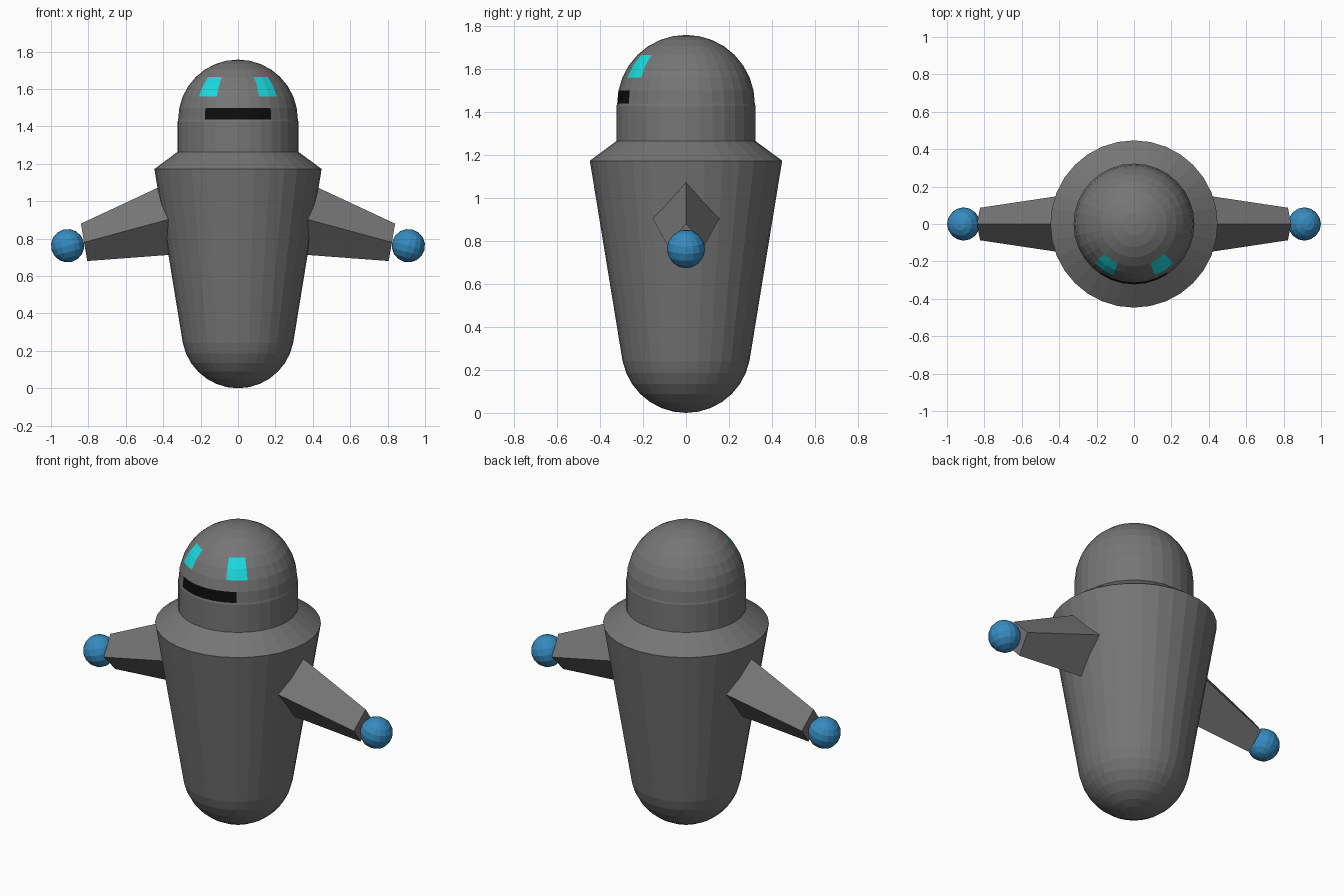
import bpy, bmesh
from math import sin, cos, pi, atan2, degrees, radians
from mathutils import Matrix

if "Cube" in bpy.data.objects:
    bpy.data.objects.remove(bpy.data.objects["Cube"])

SIDES = 32
STEP = 360 / SIDES


def material(name, rgb):
    mat = bpy.data.materials.new(name)
    mat.diffuse_color = (*rgb, 1)
    mat.use_nodes = True
    mat.node_tree.nodes["Principled BSDF"].inputs["Base Color"].default_value = mat.diffuse_color
    return mat


def finish(name, bm, mats=(), mirror=False):
    bmesh.ops.recalc_face_normals(bm, faces=bm.faces)
    mesh = bpy.data.meshes.new(name)
    bm.to_mesh(mesh)
    bm.free()
    for m in mats:
        mesh.materials.append(m)
    obj = bpy.data.objects.new(name, mesh)
    bpy.context.collection.objects.link(obj)
    if mirror:
        obj.modifiers.new("mirror", 'MIRROR')
    return obj


def lathe(profile):
    """Revolve (radius, z) points around the z axis."""
    bm = bmesh.new()
    verts = [bm.verts.new((0, -r, z)) for r, z in profile]
    edges = [bm.edges.new(pair) for pair in zip(verts, verts[1:])]
    bmesh.ops.spin(bm, geom=verts + edges, cent=(0, 0, 0), axis=(0, 0, 1),
                   angle=2 * pi, steps=SIDES)
    bmesh.ops.remove_doubles(bm, verts=bm.verts, dist=1e-4)
    return bm


def arc(radius, centre_z, start, end):
    """Profile points on a sphere, by latitude step."""
    pts = []
    for i in range(start, end + 1):
        a = radians(i * STEP)
        pts.append((0 if abs(i) == 8 else radius * cos(a), centre_z + radius * sin(a)))
    return pts


grey = material("grey", (0.18, 0.18, 0.18))
cyan = material("eye_cyan", (0.01, 0.71, 0.75))
black = material("mouth_black", (0.004, 0.004, 0.004))
blue = material("hand_blue", (0.037, 0.26, 0.53))

# Body: round bottom, widening sides, sloped shoulder
body = arc(0.301, 0.301, -8, -1) + [(0.447, 1.172), (0.32, 1.266), (0, 1.266)]
finish("body", lathe(body), [grey])

# Head: short neck and dome, with eyes and mouth as coloured faces
DOME_R, DOME_Z = 0.32, 1.437
head = [(0, 1.25), (0.323, 1.25), (0.323, 1.427)] + arc(DOME_R, DOME_Z, 0, 8)
bm = lathe(head)
for f in bm.faces:
    c = f.calc_center_median()
    azimuth = abs(degrees(atan2(c.x, -c.y)))
    latitude = degrees(atan2(c.z - DOME_Z, c.xy.length))
    if 2 * STEP < azimuth < 4 * STEP and 2 * STEP < latitude < 4 * STEP:
        f.material_index = 1
    elif azimuth < 3 * STEP and 0 < latitude < STEP:
        f.material_index = 2
finish("head", bm, [grey, cyan, black])

# Arms: four-sided tapered beams, (x, z, x lean, half depth, half height)
bm = bmesh.new()
rings = []
for x, z, lean, dy, dz in [(0.315, 0.918, 0.015, 0.163, 0.20),
                           (0.823, 0.78, 0.017, 0.087, 0.10)]:
    rings.append([bm.verts.new(p) for p in
                  [(x + lean, 0, z + dz), (x, dy, z), (x - lean, 0, z - dz), (x, -dy, z)]])
for i in range(4):
    j = (i + 1) % 4
    bm.faces.new((rings[0][i], rings[0][j], rings[1][j], rings[1][i]))
for ring in rings:
    bm.faces.new(ring)
finish("arms", bm, [grey], mirror=True)

# Hands: balls at the arm tips, tilted with the arms
bm = bmesh.new()
bmesh.ops.create_uvsphere(bm, u_segments=16, v_segments=8, radius=0.089,
                          matrix=Matrix.Translation((0.911, 0, 0.762))
                          @ Matrix.Rotation(radians(15), 4, 'Y'))
finish("hands", bm, [blue], mirror=True)
